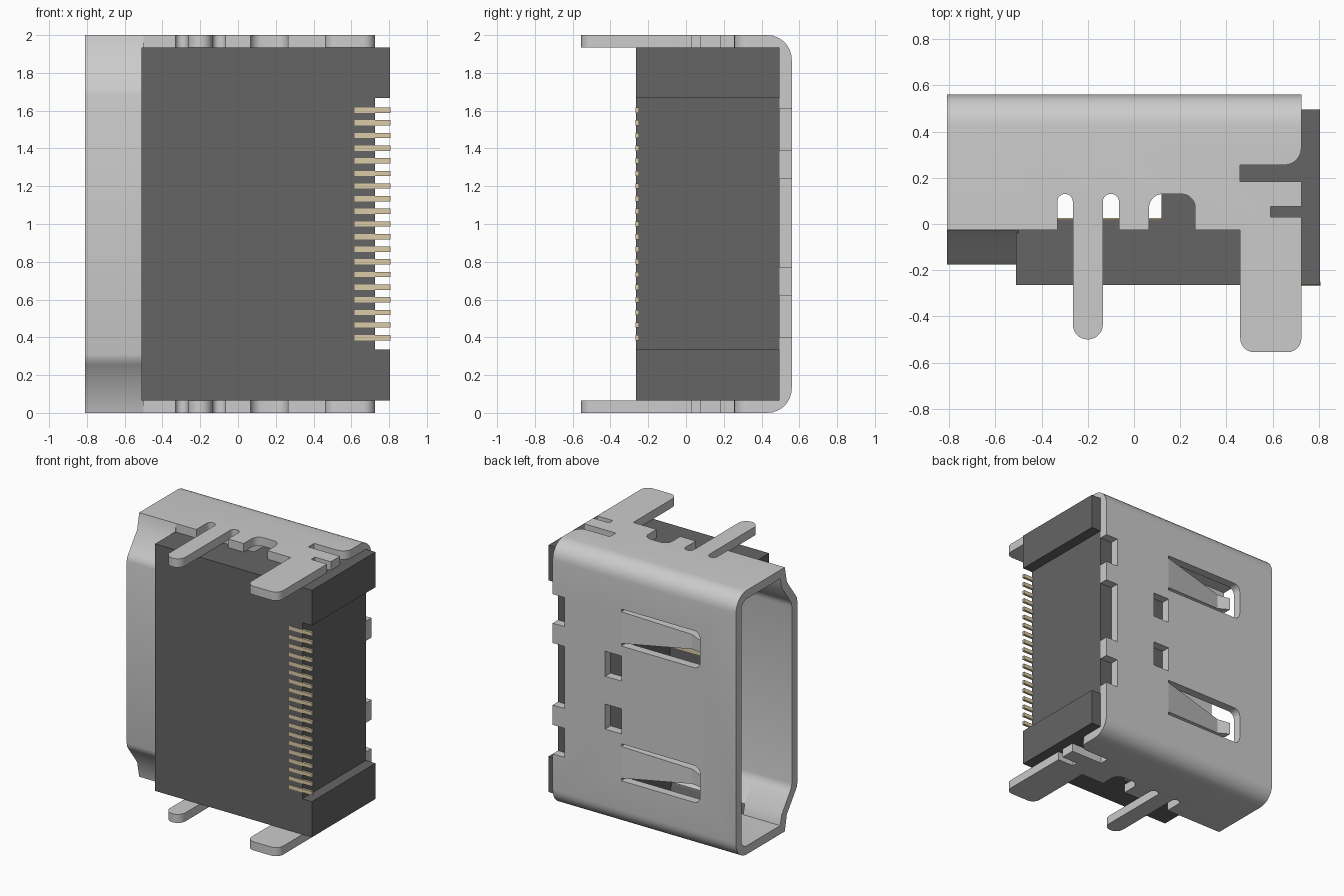
import bpy, bmesh, math
from mathutils import Vector

if "Cube" in bpy.data.objects:
    bpy.data.objects.remove(bpy.data.objects["Cube"])


def material(name, rgb):
    m = bpy.data.materials.new(name)
    m.diffuse_color = (*rgb, 1)
    m.use_nodes = True
    m.node_tree.nodes["Principled BSDF"].inputs["Base Color"].default_value = m.diffuse_color
    return m


DARK = material("dark_plastic", (0.13, 0.13, 0.13))
GOLD = material("gold_contact", (0.72, 0.6, 0.38))


def fillet(pts, n=7):
    """Outline points (a, b) or (a, b, radius) -> outline with rounded corners."""
    out = []
    for i, p in enumerate(pts):
        c = Vector(p[:2])
        if len(p) < 3:
            out.append(c)
            continue
        u = (Vector(pts[i - 1][:2]) - c).normalized()
        v = (Vector(pts[(i + 1) % len(pts)][:2]) - c).normalized()
        r, center = p[2], c + (u + v) * p[2]
        for k in range(n + 1):
            t = k / n * math.pi / 2
            out.append(center - v * r * math.cos(t) - u * r * math.sin(t))
    return out


def prism(name, pts, axis, a, b, mat=None):
    """Extrude an outline along axis: x takes (y,z), y takes (x,z), z takes (x,y)."""
    place = {"x": lambda p, t: (t, p[0], p[1]),
             "y": lambda p, t: (p[0], t, p[1]),
             "z": lambda p, t: (p[0], p[1], t)}[axis]
    outline = fillet(pts)
    bm = bmesh.new()
    lo = [bm.verts.new(place(p, a)) for p in outline]
    hi = [bm.verts.new(place(p, b)) for p in outline]
    bm.faces.new(lo)
    bm.faces.new(hi)
    for i in range(len(lo)):
        j = (i + 1) % len(lo)
        bm.faces.new((lo[i], lo[j], hi[j], hi[i]))
    bmesh.ops.recalc_face_normals(bm, faces=bm.faces)
    me = bpy.data.meshes.new(name)
    bm.to_mesh(me)
    bm.free()
    if mat:
        me.materials.append(mat)
    ob = bpy.data.objects.new(name, me)
    bpy.context.collection.objects.link(ob)
    return ob


def rect(a0, a1, b0, b1):
    return [(a0, b0), (a1, b0), (a1, b1), (a0, b1)]


def box(name, x, y, z, mat=None):
    return prism(name, rect(*x, *y), "z", *z, mat)


def mirrored(half):
    """Complete a (y,z) outline half that is symmetric about z = 1."""
    return half + [(p[0], 2 - p[1], *p[2:]) for p in reversed(half)]


def smooth(ob):
    bpy.ops.object.select_all(action="DESELECT")
    ob.select_set(True)
    bpy.context.view_layer.objects.active = ob
    bpy.ops.object.shade_smooth_by_angle(angle=math.radians(30))


# Shell: back panel with rounded bends into two side plates
outer = mirrored([(-.025, 0), (.56, 0, .13)])
inner = mirrored([(-.025, .065), (.495, .065, .065)])
shell = prism("metal_shell", outer + inner[::-1], "x", -.81, .725)

# Openings through both side plates
cutters = []
for x0, x1 in ((-.332, -.265), (-.135, -.065)):
    cutters.append(prism("slot_cutter", [(x0, -.1), (x1, -.1), (x1, .13, .033), (x0, .13, .033)],
                         "z", -.1, 2.1))
cutters.append(prism("window_cutter", [(.065, -.1), (.265, -.1), (.265, .13, .06), (.065, .13, .06)],
                     "z", -.1, 2.1))
flare = [(.46, .185), (.8, .185), (.8, .33), (.725, .33)]
flare += [(.65 + .075 * math.cos(t), .33 - .075 * math.sin(t))
          for t in (math.pi / 2 * k / 6 for k in range(1, 7))]
cutters.append(prism("flare_cutter", flare + [(.46, .255)], "z", -.1, 2.1))

# Openings in the back panel: spring slots, square holes, rear edge notches
for z in (.49, 1.51):
    cutters.append(prism("spring_cutter",
                         [(.15, z - .14), (.15, z + .14), (-.51, z + .14, .05), (-.51, z - .14, .05)],
                         "y", .4, .7))
for z in (.8, 1.2):
    cutters.append(box("hole_cutter", (.15, .285), (.4, .7), (z - .095, z + .095)))
for z0, z1 in ((.4, .62), (.77, 1.24), (1.39, 1.61)):
    cutters.append(box("notch_cutter", (.625, .9), (.4, .7), (z0, z1)))

for c in cutters:
    mod = shell.modifiers.new("cut", "BOOLEAN")
    mod.operation, mod.solver, mod.object = "DIFFERENCE", "EXACT", c
    c.hide_render = True
bpy.context.view_layer.update()
cut_mesh = bpy.data.meshes.new_from_object(
    shell.evaluated_get(bpy.context.evaluated_depsgraph_get()))
shell.modifiers.clear()
shell.data = cut_mesh
for c in cutters:
    bpy.data.objects.remove(c)
smooth(shell)

# Tapered lower half of the shell mouth, and its narrower run inside the body
low_out = [(-.05, .12), (-.15, .255), (-.168, .28), (-.175, .31)]
low_in = [(.012, .14), (-.09, .28), (-.103, .3), (-.11, .33)]
mouth = prism("shell_mouth", mirrored([(-.025, 0)] + low_out)
              + mirrored([(.03, .065)] + low_in)[::-1], "x", -.81, -.5)
smooth(mouth)
smooth(prism("shell_floor", mirrored(low_out) + mirrored(low_in)[::-1], "x", -.5, .13))

# Mounting legs on both side plates
for side, z in (("lower", 0), ("upper", 1.935)):
    smooth(prism(f"{side}_front_leg",
                 [(-.265, -.025), (-.265, -.5, .064), (-.135, -.5, .064), (-.135, -.025)],
                 "z", z, z + .065))
    smooth(prism(f"{side}_rear_leg",
                 [(.46, -.025), (.46, -.555, .06), (.725, -.555, .06), (.725, -.025)],
                 "z", z, z + .065))

# Thin slots beside the rear legs
for z in ((-.1, .1), (1.9, 2.1)):
    c = box("thin_slot_cutter", (.592, .8), (.03, .075), z)
    c.hide_render = True
    mod = shell.modifiers.new("thin_slot", "BOOLEAN")
    mod.operation, mod.solver, mod.object = "DIFFERENCE", "EXACT", c
    bpy.context.view_layer.objects.active = shell
    bpy.ops.object.modifier_apply(modifier=mod.name)
    bpy.data.objects.remove(c)

# Spring fingers: bent profile, tapering towards the tip
bend = [(.15, .56), (-.38, .47), (-.47, .5)]
for i, z in enumerate((.49, 1.51)):
    s = prism(f"spring_finger_{i + 1}", bend + [(x, y - .06) for x, y in bend[::-1]], "z", -1, 1)
    for v in s.data.vertices:
        v.co.z = z + v.co.z * (.045 + .075 * (v.co.x + .47) / .62)

# Plastic body: notched rear block, cradle under the shell, contact tongue
prism("body_block", [(.12, .065), (.805, .065), (.805, .335), (.725, .335), (.725, 1.668),
                     (.805, 1.668), (.805, 1.935), (.12, 1.935)], "y", -.265, .495, DARK)
cradle = mirrored([(-.265, .065), (.02, .065), (0, .12), (-.12, .28), (-.15, .31)])
prism("body_cradle", cradle, "x", -.51, .12, DARK)
box("contact_tongue", (-.42, .13), (-.065, .02), (.33, 1.67), DARK)

# Contacts on the tongue and solder tails at the rear
for i in range(19):
    z = .398 + i * .0669
    y = (.015, .025) if i % 2 == 0 else (-.07, -.06)
    box(f"tongue_contact_{i + 1}", (-.38, .125), y, (z - .03, z + .03), GOLD)
    box(f"solder_tail_{i + 1}", (.617, .808), (-.268, -.25), (z - .014, z + .014), GOLD)
